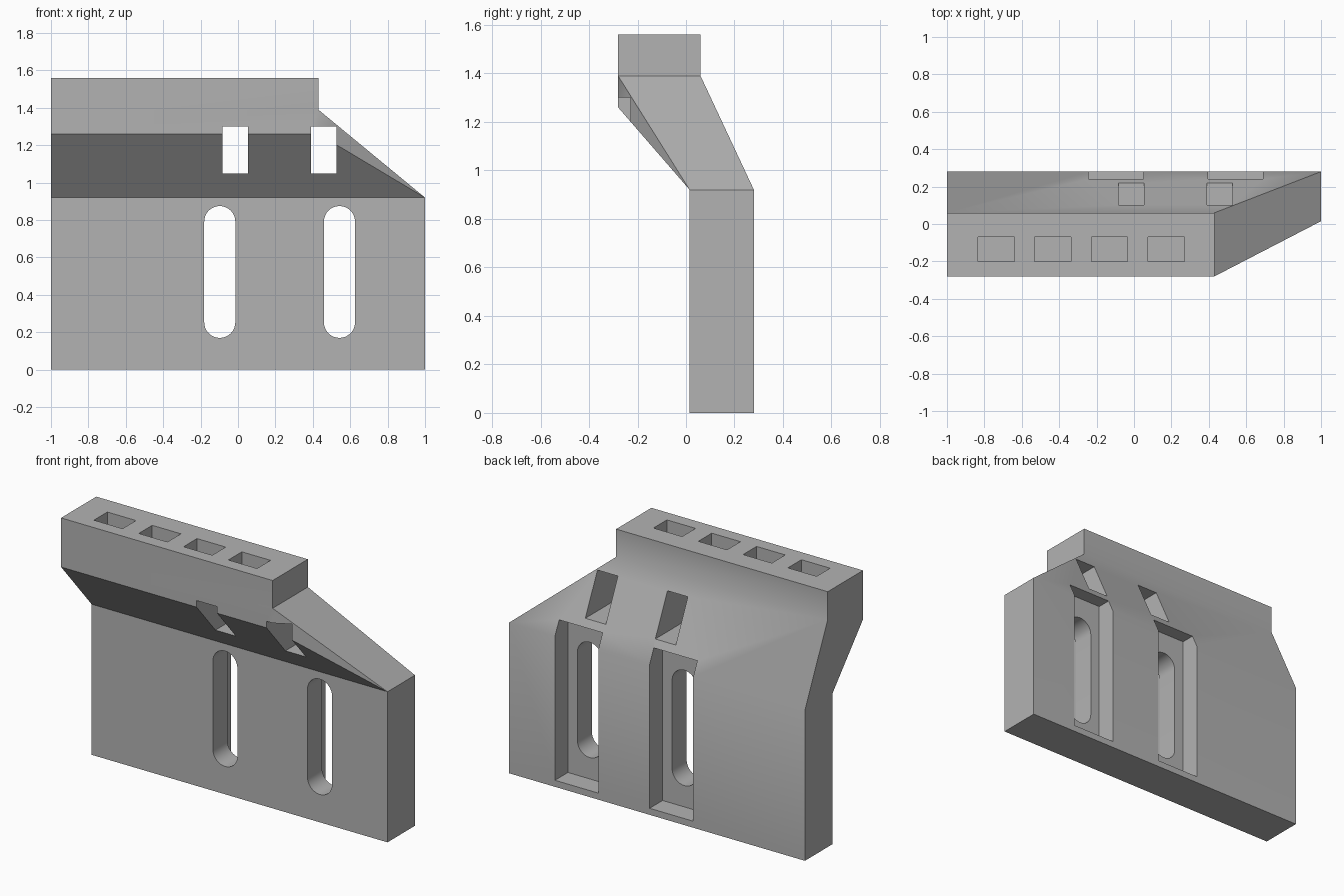
import bpy, bmesh, math

old = bpy.data.objects.get("Cube")
if old:
    bpy.data.objects.remove(old, do_unlink=True)

grey = bpy.data.materials.new("plain grey")
grey.use_nodes = True
colour = (0.45, 0.45, 0.45, 1)
grey.diffuse_color = colour
grey.node_tree.nodes["Principled BSDF"].inputs["Base Color"].default_value = colour


def finish(name, bm):
    bmesh.ops.recalc_face_normals(bm, faces=bm.faces)
    mesh = bpy.data.meshes.new(name)
    bm.to_mesh(mesh)
    bm.free()
    mesh.materials.append(grey)
    obj = bpy.data.objects.new(name, mesh)
    bpy.context.collection.objects.link(obj)
    return obj


def box(name, x, y, z):
    bm = bmesh.new()
    bmesh.ops.create_cube(bm, size=1)
    for v in bm.verts:
        for i, (low, high) in enumerate((x, y, z)):
            v.co[i] = high if v.co[i] > 0 else low
    return finish(name, bm)


def round_slot(name, x, radius, bottom, top, y0, y1):
    # Stadium outline pushed through the plate
    bm = bmesh.new()
    steps = 16
    outline = []
    for centre, start in ((top - radius, 0), (bottom + radius, math.pi)):
        for i in range(steps + 1):
            a = start + math.pi * i / steps
            outline.append(bm.verts.new((x + radius * math.cos(a), y0, centre + radius * math.sin(a))))
    face = bm.faces.new(outline)
    moved = bmesh.ops.extrude_face_region(bm, geom=[face])["geom"]
    bmesh.ops.translate(bm, vec=(0, y1 - y0, 0),
                        verts=[v for v in moved if isinstance(v, bmesh.types.BMVert)])
    return finish(name, bm)


# Bent bracket: side profile (y, z) with the right-hand end x of each point
profile = [(0.015, 0, 1), (0.015, 0.92, 1), (-0.28, 1.26, 0.43),
           (-0.28, 1.39, 0.43), (-0.28, 1.56, 0.43), (0.06, 1.56, 0.43),
           (0.06, 1.39, 0.43), (0.28, 0.92, 1), (0.28, 0, 1)]
bm = bmesh.new()
left_end = [bm.verts.new((-1, y, z)) for y, z, x in profile]
right_end = [bm.verts.new((x, y, z)) for y, z, x in profile]
bm.faces.new(left_end)
for i in range(len(profile)):
    j = (i + 1) % len(profile)
    bm.faces.new((left_end[i], left_end[j], right_end[j], right_end[i]))
# Right side: plate end, lower gusset, sloped shoulder, head end
for corners in ((0, 1, 7, 8), (1, 2, 3), (1, 3, 6, 7), (3, 4, 5, 6)):
    bm.faces.new([right_end[i] for i in corners])
bracket = finish("bent_bracket", bm)

# Cutters for both bolt positions: recess, slot and square window
cutters = []
for x in (-0.0975, 0.5425):
    cutters.append(box("recess_cutter", (x - 0.147, x + 0.147), (0.155, 0.4), (0.04, 1.005)))
    cutters.append(round_slot("slot_cutter", x, 0.083, 0.17, 0.875, -0.1, 0.3))
for x in (-0.015, 0.458):
    cutters.append(box("window_cutter", (x - 0.069, x + 0.069), (-0.5, 0.5), (1.05, 1.30)))
# Row of pockets in the head
for i in range(4):
    x = -0.737 + i * 0.303
    cutters.append(box("pocket_cutter", (x - 0.097, x + 0.097), (-0.2, -0.07), (1.39, 1.7)))

bpy.ops.object.select_all(action='DESELECT')
bpy.context.view_layer.objects.active = bracket
bracket.select_set(True)
for cutter in cutters:
    cutter.hide_render = True
    mod = bracket.modifiers.new("cut", 'BOOLEAN')
    mod.operation = 'DIFFERENCE'
    mod.solver = 'EXACT'
    mod.object = cutter
    bpy.ops.object.modifier_apply(modifier=mod.name)
    bpy.data.objects.remove(cutter, do_unlink=True)

bpy.ops.object.shade_smooth_by_angle(angle=math.radians(30))
